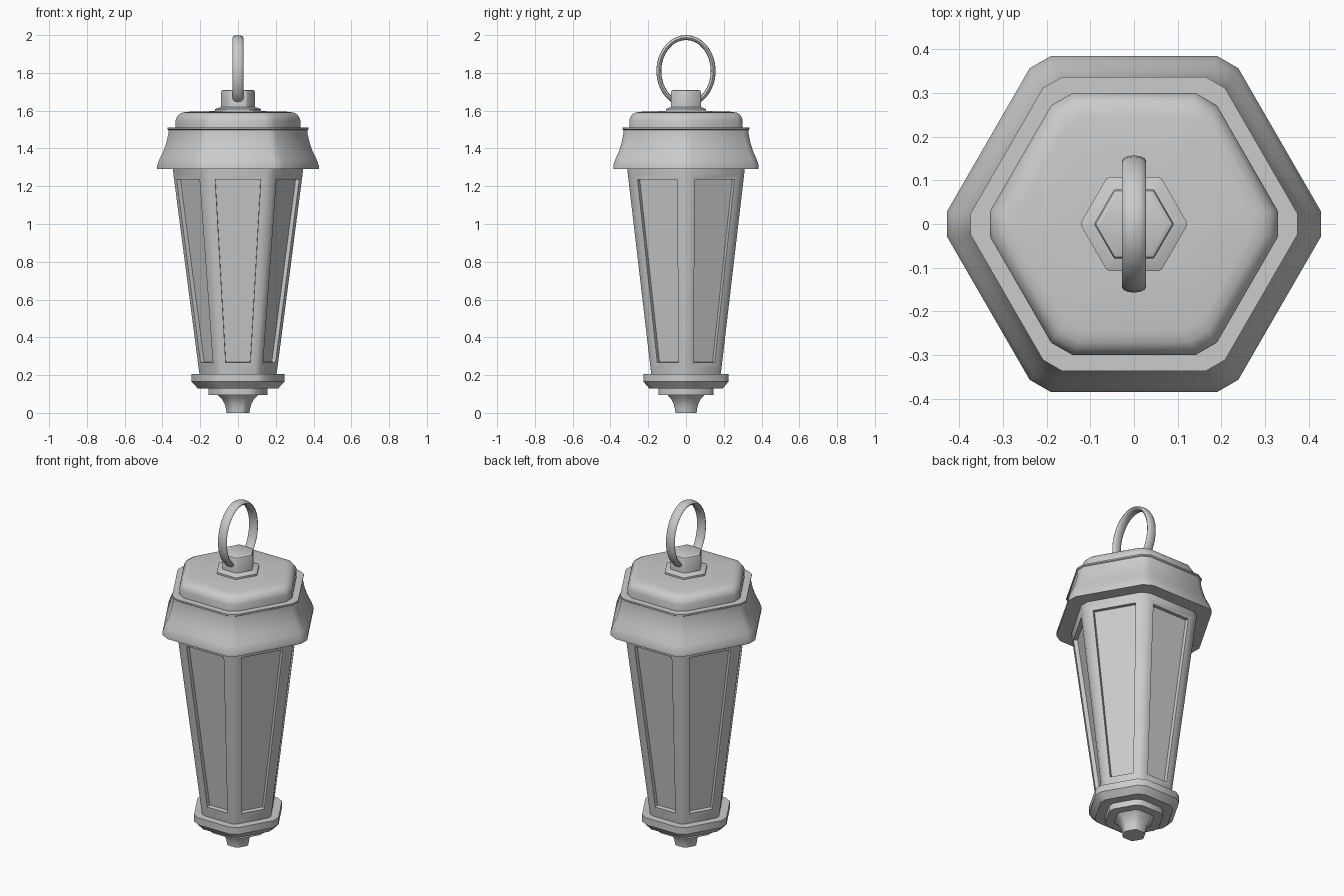
import bpy, bmesh
from math import sin, cos, pi, radians, sqrt
from mathutils import Vector, Matrix

if "Cube" in bpy.data.objects:
    bpy.data.objects.remove(bpy.data.objects["Cube"])


def finish(name, bm, angle=35):
    bmesh.ops.recalc_face_normals(bm, faces=bm.faces)
    me = bpy.data.meshes.new(name)
    bm.to_mesh(me)
    bm.free()
    ob = bpy.data.objects.new(name, me)
    bpy.context.collection.objects.link(ob)
    me.shade_smooth()
    me.set_sharp_from_angle(angle=radians(angle))
    return ob


def hex_ring(bm, apothem, z, ratio):
    # Hexagon with chamfered corners; ratio = corner extent / apothem
    d = apothem * (2 / sqrt(3) - ratio)
    corner = Vector((apothem * ratio, 0, z))
    side = Vector((0, d * sqrt(3), 0))
    return [bm.verts.new(Matrix.Rotation(i * pi / 3, 3, 'Z') @ (corner + s * side))
            for i in range(6) for s in (-1, 1)]


def loft(profile, ratio):
    bm = bmesh.new()
    rings = [hex_ring(bm, a, z, ratio) for a, z in profile]
    rows = []
    for lo, hi in zip(rings, rings[1:]):
        rows.append([bm.faces.new((lo[i], lo[(i + 1) % 12], hi[(i + 1) % 12], hi[i]))
                     for i in range(12)])
    bm.faces.new(rings[0][::-1])
    bm.faces.new(rings[-1])
    return bm, rows


# Stacked hexagonal parts: (apothem, z) profiles
parts = {
    "finial": (1.09, [(.056, 0), (.059, .025), (.066, .05), (.079, .075), (.1, .097)]),
    "finial_plate": (1.08, [(.145, .095), (.145, .135)]),
    "base_plate": (1.093, [(.195, .13), (.225, .165), (.225, .205)]),
    "roof_skirt": (1.112, [(.385, 1.29), (.385, 1.31), (.373, 1.345), (.355, 1.385),
                           (.341, 1.43), (.332, 1.475), (.331, 1.498), (.336, 1.502),
                           (.336, 1.51)]),
    "roof_cap": (1.10, [(.30, 1.50), (.30, 1.548), (.296, 1.562), (.287, 1.578),
                        (.27, 1.589), (.245, 1.594), (.1, 1.598)]),
    "knob_base": (1.137, [(.107, 1.59), (.107, 1.608), (.08, 1.62)]),
    "knob": (1.14, [(.079, 1.61), (.079, 1.698), (.076, 1.706), (.068, 1.71)]),
}
for name, (ratio, profile) in parts.items():
    finish(name, loft(profile, ratio)[0])

# Tapered body with a recessed panel in each wide side
bm, rows = loft([(.183, .20), (.188, .238), (.308, 1.263), (.311, 1.295)], 1.11)
panels = rows[1][1::2]
bmesh.ops.recalc_face_normals(bm, faces=bm.faces)
bmesh.ops.inset_individual(bm, faces=panels, thickness=.028, depth=0, use_even_offset=True)
bmesh.ops.inset_individual(bm, faces=panels, thickness=.001, depth=-.022, use_even_offset=True)
finish("lantern_body", bm)

# Hanging ring: oval loop in the YZ plane, wide flat tube
bm = bmesh.new()
N, M = 32, 12
loops = []
for i in range(N):
    t = 2 * pi * i / N
    loops.append([bm.verts.new((.028 * sin(2 * pi * j / M),
                                (.144 + .013 * cos(2 * pi * j / M)) * cos(t),
                                1.81 + (.177 + .013 * cos(2 * pi * j / M)) * sin(t)))
                  for j in range(M)])
for i in range(N):
    a, b = loops[i], loops[(i + 1) % N]
    for j in range(M):
        k = (j + 1) % M
        bm.faces.new((a[j], b[j], b[k], a[k]))
finish("hanging_ring", bm, 60)
